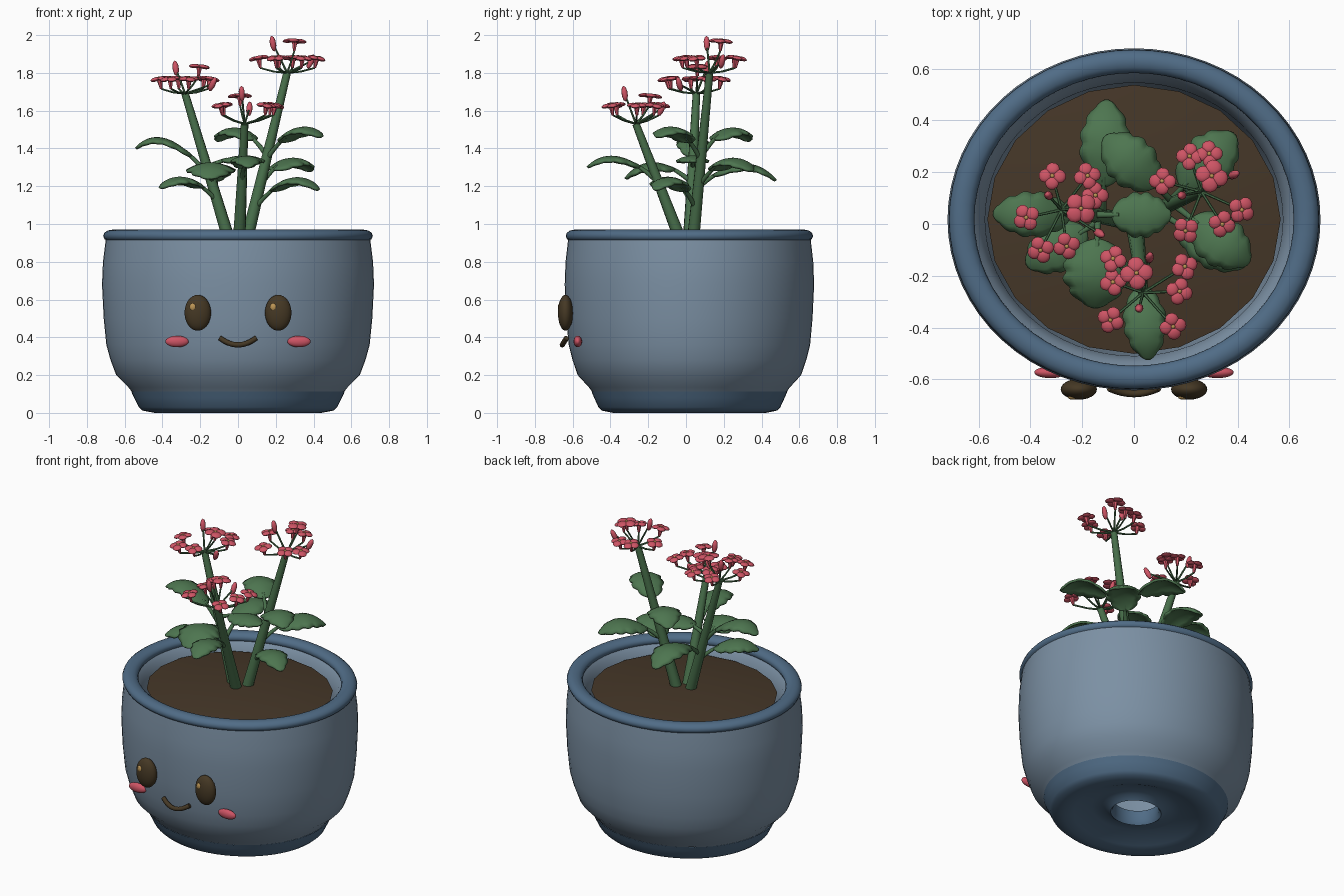
import bpy, bmesh
from math import sin, cos, pi, radians
from mathutils import Vector, Matrix

if "Cube" in bpy.data.objects:
    bpy.data.objects.remove(bpy.data.objects["Cube"])


def material(name, rgb):
    m = bpy.data.materials.new(name)
    m.use_nodes = True
    m.diffuse_color = (*rgb, 1)
    m.node_tree.nodes["Principled BSDF"].inputs["Base Color"].default_value = (*rgb, 1)
    return m


GLAZE = material("grey blue glaze", (0.20, 0.28, 0.37))
TRIM = material("deep blue glaze", (0.08, 0.15, 0.24))
SOIL = material("soil brown", (0.060, 0.038, 0.021))
DARK = material("dark brown", (0.060, 0.040, 0.018))
GOLD = material("gold", (0.50, 0.30, 0.09))
PINK = material("coral pink", (0.62, 0.09, 0.13))
LEAF = material("leaf green", (0.075, 0.18, 0.08))
STEM = material("stem green", (0.065, 0.16, 0.07))

POT_Y, SQUASH = 0.018, 0.917     # oval pot: centre and depth ratio
UP = Vector((0, 0, 1))


def finish(bm, name, *mats, angle=50):
    bmesh.ops.recalc_face_normals(bm, faces=bm.faces)
    mesh = bpy.data.meshes.new(name)
    bm.to_mesh(mesh)
    bm.free()
    ob = bpy.data.objects.new(name, mesh)
    bpy.context.collection.objects.link(ob)
    for m in mats:
        mesh.materials.append(m)
    bpy.ops.object.select_all(action="DESELECT")
    ob.select_set(True)
    bpy.context.view_layer.objects.active = ob
    bpy.ops.object.shade_smooth_by_angle(angle=radians(angle))
    return ob


def skin(bm, rings, closed=True, mat=0):
    """Bridge equal rings of points with quads."""
    rows = [[bm.verts.new(p) for p in ring] for ring in rings]
    for a, b in zip(rows, rows[1:]):
        n = len(a)
        for i in range(n if closed else n - 1):
            j = (i + 1) % n
            bm.faces.new((a[i], a[j], b[j], b[i])).material_index = mat
    return rows


def lathe(name, profile, mat, sides=64, loop=False):
    bm = bmesh.new()
    pts = profile + profile[:1] if loop else profile
    skin(bm, [[(r * cos(2 * pi * i / sides), POT_Y + SQUASH * r * sin(2 * pi * i / sides), z)
               for i in range(sides)] for r, z in pts])
    bmesh.ops.remove_doubles(bm, verts=bm.verts, dist=1e-4)
    return finish(bm, name, mat)


def tube(bm, pts, r0, r1, sides=8, mat=0):
    pts = [Vector(p) for p in pts]
    rings = []
    for i, p in enumerate(pts):
        d = pts[min(i + 1, len(pts) - 1)] - pts[max(i - 1, 0)]
        rot = d.to_track_quat("Z", "Y")
        r = r0 + (r1 - r0) * i / (len(pts) - 1)
        rings.append([p + rot @ Vector((r * cos(2 * pi * k / sides), r * sin(2 * pi * k / sides), 0))
                      for k in range(sides)])
    rows = skin(bm, rings, mat=mat)
    for row in (rows[0], rows[-1]):
        bm.faces.new(row).material_index = mat


def blob(bm, centre, size, rot=Matrix(), mat=0, seg=12):
    m = Matrix.Translation(centre) @ rot @ Matrix.Diagonal((*size, 1))
    res = bmesh.ops.create_uvsphere(bm, u_segments=seg, v_segments=seg * 2 // 3, radius=1, matrix=m)
    for f in {f for v in res["verts"] for f in v.link_faces}:
        f.material_index = mat


# Pot
lathe("pot_body", [(0.56, 0.11), (0.58, 0.135), (0.645, 0.2), (0.675, 0.28), (0.697, 0.36),
                   (0.711, 0.5), (0.72, 0.68), (0.715, 0.8), (0.70, 0.92), (0.63, 0.93),
                   (0.60, 0.9), (0.575, 0.82), (0.57, 0.4), (0.5, 0.17), (0.14, 0.12)], GLAZE)
lathe("pot_foot", [(0.565, 0.112), (0.55, 0.08), (0.525, 0.03), (0.505, 0.012), (0.44, 0),
                   (0.38, 0.015), (0.27, 0.06), (0.19, 0.055), (0.155, 0.03),
                   (0.14, 0.05), (0.14, 0.12)], TRIM)
lathe("pot_rim", [(0.665 + 0.049 * cos(a * pi / 6), 0.937 + 0.033 * sin(a * pi / 6))
                  for a in range(12)], TRIM, loop=True)
lathe("soil", [(0.566, 0.88), (0.4, 0.902), (0.2, 0.915), (0, 0.92)], SOIL, sides=20)

# Face
for side, s in (("right", -1), ("left", 1)):
    bm = bmesh.new()
    blob(bm, (s * 0.213, -0.638, 0.53), (0.07, 0.04, 0.095), seg=24)
    blob(bm, (s * 0.213 - 0.025, -0.668, 0.56), (0.018, 0.01, 0.02), mat=1)
    finish(bm, side + "_eye", DARK, GOLD)
    bm = bmesh.new()
    blob(bm, (s * 0.323, -0.573, 0.378), (0.062, 0.022, 0.03), seg=24)
    finish(bm, side + "_cheek", PINK)
bm = bmesh.new()
tube(bm, [(0.095 * t, -0.655 + 0.022 * t * t, 0.36 + 0.036 * t * t)
          for t in [i / 6 - 1 for i in range(13)]], 0.014, 0.014)
finish(bm, "mouth", DARK)


# Flower clusters
def flower(bm, hub, pos, r):
    pos, hub = Vector(pos), Vector(hub)
    out = pos - hub
    axis = (UP + Vector((out.x, out.y, 0)) * 1.2).normalized()
    rot = axis.to_track_quat("Z", "Y").to_matrix().to_4x4()
    neck = pos - axis * 0.05
    tube(bm, [hub, hub.lerp(neck, 0.5) - UP * 0.006, neck], 0.006, 0.005, 6)
    tube(bm, [neck, pos], 0.007, 0.016, 6, mat=1)
    for k in range(4):
        turn = rot @ Matrix.Rotation(k * pi / 2 + out.x * 9, 4, "Z")
        blob(bm, pos + turn @ Vector((r * 0.54, 0, 0.004)), (r * 0.47, r * 0.5, 0.011),
             turn @ Matrix.Rotation(0.15, 4, "Y"), 1, 10)
    blob(bm, pos + axis * 0.01, (0.009, 0.009, 0.006), rot, 2, 6)


def cluster(name, root, hub, low, flowers, top, buds):
    bm = bmesh.new()
    root, hub = Vector(root), Vector(hub)
    tube(bm, [root, root.lerp(hub, 0.5), hub], 0.034, 0.02, 10)
    for x, y in flowers:
        flower(bm, hub, (x, y, low), 0.053)
    flower(bm, hub, top, 0.064)
    for b in buds:
        b = Vector(b)
        d = (b - hub).normalized()
        tube(bm, [hub, b], 0.006, 0.005, 6)
        blob(bm, b, (0.017, 0.017, 0.042), d.lerp(UP, 0.6).to_track_quat("Z", "Y").to_matrix().to_4x4(), 1, 8)
    finish(bm, name, STEM, PINK, GOLD)
    return lambda z: root.lerp(hub, (z - root.z) / (hub.z - root.z))


stem_a = cluster("right_rear_flowers", (0.04, 0.035, 0.89), (0.26, 0.125, 1.8), 1.875,
                 [(0.11, 0.165), (0.215, 0.26), (0.29, 0.27), (0.2, -0.025), (0.34, 0), (0.415, 0.055)],
                 (0.3, 0.185, 1.965), [(0.185, 0.11, 1.955), (0.385, 0.19, 1.86)])
stem_b = cluster("side_flowers", (-0.04, 0.015, 0.89), (-0.28, 0.055, 1.69), 1.765,
                 [(-0.315, 0.185), (-0.18, 0.185), (-0.15, 0.11), (-0.415, 0.025), (-0.36, -0.1), (-0.26, -0.085)],
                 (-0.205, 0.06, 1.83), [(-0.33, 0.11, 1.825), (-0.135, -0.035, 1.74)])
stem_c = cluster("front_flowers", (0.005, -0.02, 0.89), (0.035, -0.265, 1.53), 1.625,
                 [(-0.08, -0.135), (-0.08, -0.225), (0.195, -0.165), (0.175, -0.26), (-0.09, -0.37), (0.15, -0.395)],
                 (0.01, -0.19, 1.675), [(0.02, -0.325, 1.69), (0.06, -0.13, 1.61)])


# Leaves: arched blades with scalloped edges on short stalks
def leaf(name, base, tip, peak, width):
    base, tip = Vector(base), Vector(tip)
    mid = base.lerp(tip, 0.62)
    mid.z = 2 * peak - (base.z + tip.z) / 2
    spine = lambda t: base * (1 - t) ** 2 + mid * (2 * t * (1 - t)) + tip * t * t
    across = (tip - base).cross(UP).normalized()
    bm = bmesh.new()
    rows, n = [], 28
    for i in range(n + 1):
        u = i / n
        w = width * (sin(pi * u ** 0.85) ** 0.62 if 0 < i < n else 0.06)
        w *= 0.88 + 0.16 * abs(sin(4.5 * pi * u))
        p = spine(0.22 + 0.78 * u)
        rows.append([p + across * (w * k / 3) - UP * (w * 0.3 * (k / 3) ** 2) for k in range(-3, 4)])
    skin(bm, rows, closed=False)
    ob = finish(bm, name, LEAF)
    mod = ob.modifiers.new("thickness", "SOLIDIFY")
    mod.thickness, mod.offset = 0.014, 0
    bm = bmesh.new()
    tube(bm, [spine(t / 20) for t in range(7)], 0.014, 0.009)
    finish(bm, name + "_stalk", STEM)


leaf("rear_leaf", stem_b(1.16), (-0.105, 0.475, 1.23), 1.31, 0.095)
leaf("upper_rear_leaf", stem_a(1.36), (-0.11, 0.335, 1.44), 1.5, 0.095)
leaf("left_rear_leaf", stem_a(1.2), (0.385, 0.345, 1.28), 1.34, 0.1)
leaf("left_upper_leaf", stem_a(1.34), (0.44, -0.15, 1.46), 1.5, 0.095)
leaf("left_lower_leaf", stem_a(1.08), (0.425, -0.16, 1.18), 1.235, 0.085)
leaf("right_upper_leaf", stem_b(1.24), (-0.54, 0.04, 1.4), 1.44, 0.085)
leaf("right_lower_leaf", stem_b(1.12), (-0.41, -0.16, 1.19), 1.24, 0.09)
leaf("front_leaf", stem_c(1.22), (0.055, -0.52, 1.3), 1.35, 0.08)
leaf("front_inner_leaf", stem_b(1.22), (-0.15, -0.32, 1.24), 1.32, 0.125)
leaf("middle_leaf", stem_b(1.3), (0.14, 0.035, 1.33), 1.355, 0.085)
